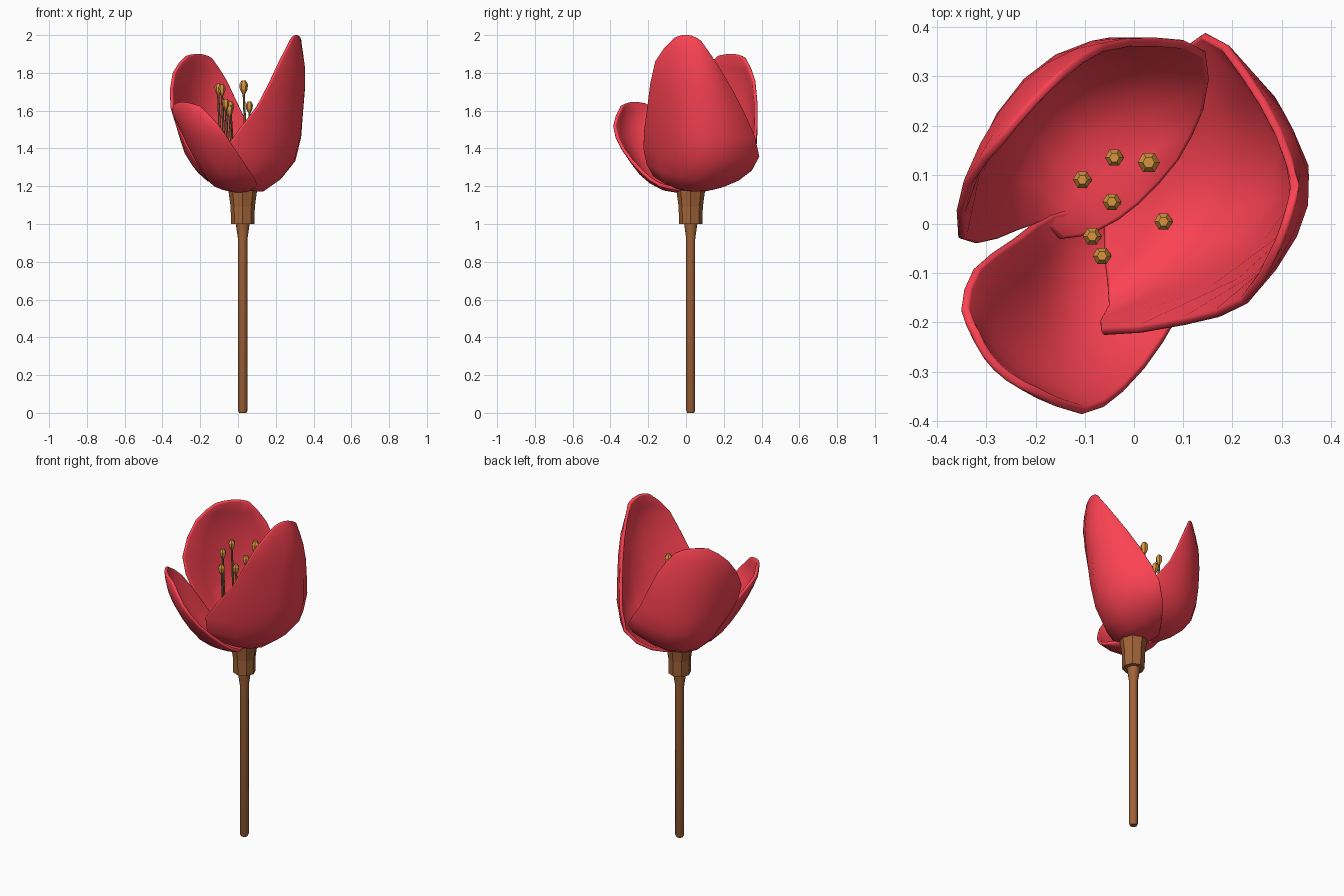
import bpy, bmesh, math
from mathutils import Vector

if "Cube" in bpy.data.objects:
    bpy.data.objects.remove(bpy.data.objects["Cube"])


def material(name, rgb):
    m = bpy.data.materials.new(name)
    m.diffuse_color = (*rgb, 1)
    m.use_nodes = True
    m.node_tree.nodes["Principled BSDF"].inputs["Base Color"].default_value = m.diffuse_color
    return m


RED = material("petal_red", (0.97, 0.055, 0.085))
BROWN = material("stem_brown", (0.36, 0.125, 0.04))
OCHRE = material("anther_ochre", (0.68, 0.30, 0.05))
OLIVE = material("filament_olive", (0.24, 0.16, 0.06))


def finish(name, bm, mat, angle=None):
    bmesh.ops.recalc_face_normals(bm, faces=bm.faces)
    me = bpy.data.meshes.new(name)
    bm.to_mesh(me)
    bm.free()
    me.materials.append(mat)
    ob = bpy.data.objects.new(name, me)
    bpy.context.collection.objects.link(ob)
    if angle:
        bpy.ops.object.select_all(action='DESELECT')
        ob.select_set(True)
        bpy.context.view_layer.objects.active = ob
        bpy.ops.object.shade_smooth_by_angle(angle=math.radians(angle))
    return ob


def tube(name, rings, sides, mat, angle=None):
    """Capped tube through rings of (x, y, z, radius)."""
    bm = bmesh.new()
    loops = [[bm.verts.new((x + r * math.cos(2 * math.pi * k / sides),
                            y + r * math.sin(2 * math.pi * k / sides), z))
              for k in range(sides)] for x, y, z, r in rings]
    for a, b in zip(loops, loops[1:]):
        for k in range(sides):
            n = (k + 1) % sides
            bm.faces.new((a[k], a[n], b[n], b[k]))
    bm.faces.new(loops[0])
    bm.faces.new(loops[-1])
    return finish(name, bm, mat, angle)


def spline(pts, t):
    """Catmull-Rom curve through pts, t in 0..1."""
    p = [2 * pts[0] - pts[1], *pts, 2 * pts[-1] - pts[-2]]
    s = t * (len(pts) - 1)
    i = min(int(s), len(pts) - 2)
    u = s - i
    a, b, c, d = p[i:i + 4]
    return 0.5 * (2 * b + (c - a) * u + (2 * a - 5 * b + 4 * c - d) * u * u
                  + (3 * b - a - 3 * c + d) * u ** 3)


def petal(name, left, middle, right, nu=6, nv=10):
    """Lofted sheet through two edge curves and a middle rib."""
    ribs = [[Vector(p) for p in rib] for rib in (left, middle, right)]
    bm = bmesh.new()
    grid = []
    for j in range(nv + 1):
        l, m, r = (spline(rib, j / nv) for rib in ribs)
        row = []
        for i in range(nu + 1):
            u = i / nu
            row.append(bm.verts.new(l * (1 - u) * (1 - 2 * u)
                                    + m * 4 * u * (1 - u) + r * u * (2 * u - 1)))
        grid.append(row)
    for a, b in zip(grid, grid[1:]):
        for i in range(nu):
            bm.faces.new((a[i], a[i + 1], b[i + 1], b[i]))
    ob = finish(name, bm, RED, 60)
    so = ob.modifiers.new("thickness", 'SOLIDIFY')
    so.thickness, so.offset = 0.018, 0
    be = ob.modifiers.new("round_rim", 'BEVEL')
    be.width, be.segments, be.angle_limit = 0.006, 2, math.radians(60)


# Stem and receptacle
C = 0.025
tube("stem", [(C, C, 0, 0.019), (C, C, 0.012, 0.025), (C, C, 0.92, 0.025),
              (C, C, 1.01, 0.038)], 10, BROWN, 40)
tube("receptacle", [(C, C, 1.0, 0.062), (C, C, 1.09, 0.064),
                    (C, C, 1.178, 0.076)], 8, BROWN)

# Tall right petal
petal("petal_right",
      [(-.06, -.06, 1.22), (-.05, -.17, 1.26), (-.065, -.22, 1.4),
       (.10, -.20, 1.62), (.22, -.16, 1.86), (.285, -.06, 1.985)],
      [(-.06, .04, 1.2), (.13, .04, 1.18), (.29, .05, 1.34),
       (.335, .05, 1.6), (.345, .04, 1.83), (.31, .01, 2.0)],
      [(-.06, .14, 1.2), (.03, .28, 1.24), (.14, .385, 1.36),
       (.22, .31, 1.58), (.29, .19, 1.8), (.33, .08, 1.97)])

# Back left petal
petal("petal_back",
      [(-.15, -.03, 1.25), (-.2, 0, 1.31), (-.28, -.03, 1.44),
       (-.35, -.03, 1.62), (-.34, .08, 1.8), (-.27, .17, 1.89)],
      [(-.03, .01, 1.22), (-.11, .17, 1.22), (-.185, .265, 1.32),
       (-.21, .29, 1.49), (-.22, .28, 1.73), (-.2, .25, 1.9)],
      [(.09, .13, 1.23), (.14, .23, 1.27), (.145, .345, 1.39),
       (.05, .37, 1.53), (-.06, .36, 1.76), (-.14, .31, 1.88)])

# Low, open front petal
petal("petal_front",
      [(-.09, .04, 1.21), (-.17, .02, 1.27), (-.24, -.03, 1.4),
       (-.32, -.09, 1.54), (-.345, -.17, 1.61), (-.32, -.22, 1.64)],
      [(.02, .02, 1.175), (-.08, -.09, 1.19), (-.145, -.2, 1.28),
       (-.21, -.265, 1.42), (-.25, -.3, 1.54), (-.28, -.29, 1.645)],
      [(.06, -.03, 1.19), (.1, -.14, 1.21), (.06, -.235, 1.28),
       (-.02, -.335, 1.4), (-.1, -.38, 1.52), (-.2, -.34, 1.625)])

# Stamens: thin upright filaments with six-sided anthers
tips = [(-.04, .135, 1.62), (.03, .125, 1.725), (-.105, .09, 1.715),
        (-.045, .045, 1.60), (.06, .005, 1.62), (-.085, -.025, 1.71),
        (-.065, -.065, 1.635)]
for n, (x, y, z) in enumerate(tips, 1):
    tube(f"filament_{n}", [(x + .012, y, 1.21, .008),
                           (x + .012, y, 1.4, .007), (x, y, z - .02, .006)],
         6, OLIVE, 60)
    s = 1.2 if n == 2 else 1
    tube(f"anther_{n}", [(x, y, z - .03 * s, .007 * s), (x, y, z - .01 * s, .017 * s),
                         (x, y, z + .012 * s, .019 * s), (x, y, z + .028 * s, .010 * s)],
         6, OCHRE)
